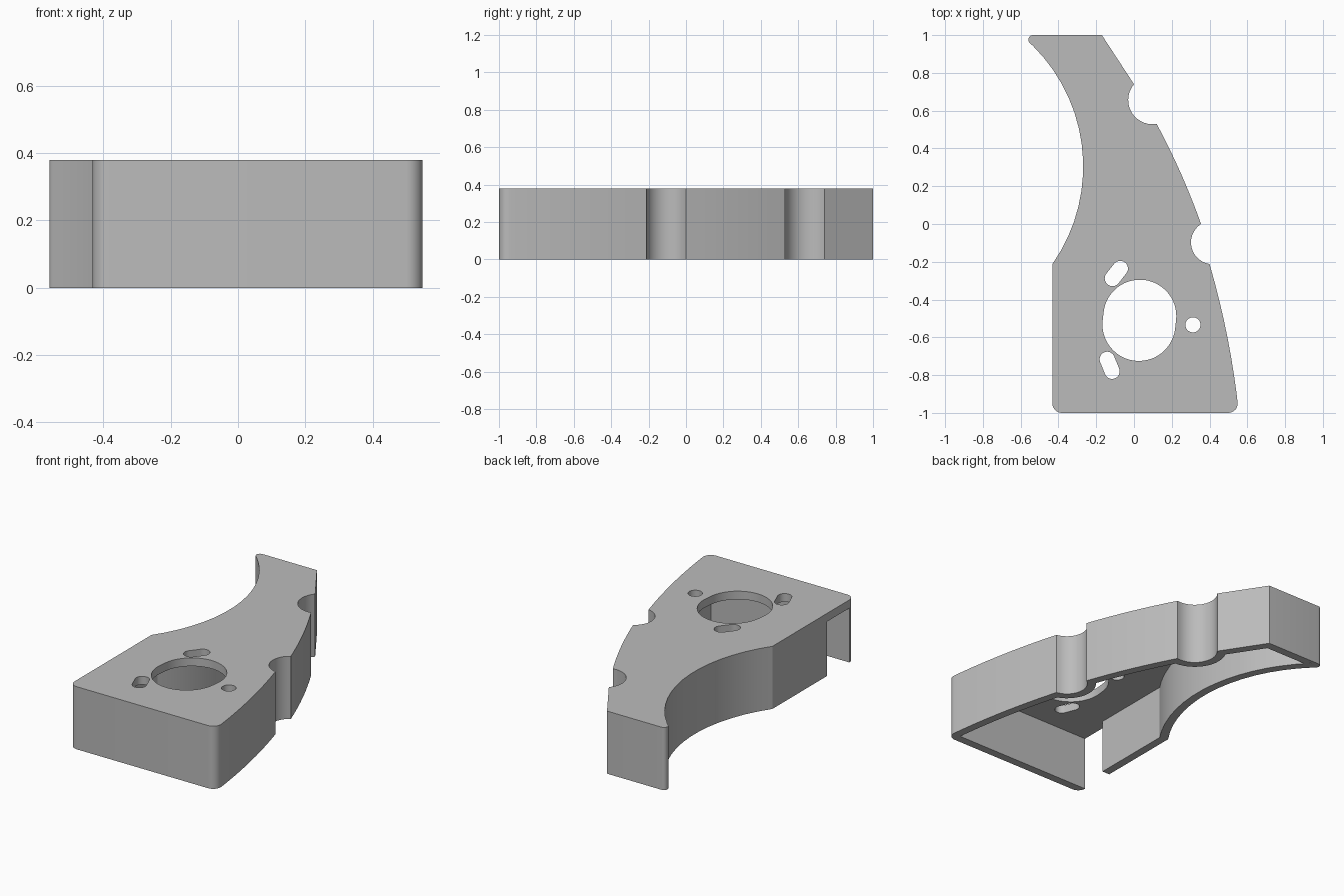
import bpy, bmesh, math
from mathutils import Vector
from mathutils.geometry import intersect_line_line_2d, intersect_line_line

HEIGHT, WALL, CEILING = 0.38, 0.05, 0.33

if "Cube" in bpy.data.objects:
    bpy.data.objects.remove(bpy.data.objects["Cube"], do_unlink=True)

grey = bpy.data.materials.new("plain grey")
grey.use_nodes = True
grey.diffuse_color = (0.5, 0.5, 0.5, 1)
grey.node_tree.nodes["Principled BSDF"].inputs["Base Color"].default_value = (0.5, 0.5, 0.5, 1)


def arc(a, b, bulge, n):
    """Points from a to b; positive bulge bows to the right of travel."""
    a, b = Vector(a), Vector(b)
    chord = b - a
    half = chord.length / 2
    radius = (half * half + bulge * bulge) / (2 * abs(bulge))
    side = Vector((chord.y, -chord.x)).normalized() * math.copysign(1, bulge)
    centre = (a + b) / 2 + side * (abs(bulge) - radius)
    sweep = 2 * math.asin(half / radius) * math.copysign(1, bulge)
    points = []
    for i in range(n + 1):
        t = sweep * i / n
        d = a - centre
        points.append(centre + Vector((d.x * math.cos(t) - d.y * math.sin(t),
                                       d.x * math.sin(t) + d.y * math.cos(t))))
    return points


def fillet(before, corner, after, radius, n=8):
    u, v = (before - corner).normalized(), (after - corner).normalized()
    half = u.angle(v) / 2
    reach = radius / math.tan(half)
    return arc(corner + u * reach, corner + v * reach, radius * (1 - math.sin(half)), n)


def offset(points, d):
    """Move a counter-clockwise outline inward by d with mitred corners."""
    result = []
    for i, p in enumerate(points):
        e1 = (p - points[i - 1]).normalized()
        e2 = (points[(i + 1) % len(points)] - p).normalized()
        n1, n2 = Vector((-e1.y, e1.x)), Vector((-e2.y, e2.x))
        result.append(p + (n1 + n2) * (d / (1 + n1.dot(n2))))
    return result


def prism(name, points, z0, z1):
    bm = bmesh.new()
    face = bm.faces.new([bm.verts.new((p[0], p[1], z0)) for p in points])
    top = bmesh.ops.extrude_face_region(bm, geom=[face])["geom"]
    bmesh.ops.translate(bm, vec=(0, 0, z1 - z0),
                        verts=[v for v in top if isinstance(v, bmesh.types.BMVert)])
    bmesh.ops.recalc_face_normals(bm, faces=bm.faces)
    mesh = bpy.data.meshes.new(name)
    bm.to_mesh(mesh)
    bm.free()
    mesh.materials.append(grey)
    obj = bpy.data.objects.new(name, mesh)
    bpy.context.collection.objects.link(obj)
    return obj


def slot(a, b, radius, n=20):
    """Round-ended slot outline between two centres."""
    a, b = Vector(a), Vector(b)
    heading = math.atan2(b.y - a.y, b.x - a.x)
    points = []
    for centre, start in ((b, heading - math.pi / 2), (a, heading + math.pi / 2)):
        for i in range(n):
            t = start + math.pi * (i + (0.5 if a == b else 0)) / (n - (0 if a == b else 1))
            points.append(centre + radius * Vector((math.cos(t), math.sin(t))))
    return points


# Sharp-cornered outline, counter-clockwise
right_front = arc((0.555, -1), (0.4, -0.212), 0.018, 8)
front_notch = arc((0.4, -0.212), (0.355, 0), -0.075, 14)
right_back = arc((0.355, 0), (0.12, 0.53), 0.011, 8)
back_notch = arc((0.12, 0.53), (0, 0.74), -0.085, 14)
inner_curve = arc((-0.598, 1), (-0.432, -0.212), -0.24, 16)
tip_slope = Vector((-0.17, 1))
front_corner = Vector((-0.432, -1))
right_side = right_front[1:] + front_notch[1:] + right_back[1:] + back_notch[1:] + [tip_slope]
sharp = [front_corner, right_front[0]] + right_side + inner_curve

# Same outline with the outer corners rounded
rounded = (fillet(inner_curve[-1], front_corner, right_front[0], 0.05)
           + fillet(front_corner, right_front[0], right_front[1], 0.05)
           + right_side
           + fillet(tip_slope, inner_curve[0], inner_curve[1], 0.024)
           + inner_curve[1:])

shell = prism("cover_shell", rounded, 0, HEIGHT)

# Hollow underside, side opening, and holes through the top plate
gap = [(-0.6, -0.95), (-0.3, -0.95), (-0.3, -0.735), (-0.6, -0.735)]
cutters = [
    prism("cavity_cutter", offset(sharp, WALL), -0.1, CEILING),
    prism("side_opening_cutter", gap, -0.1, CEILING),
    prism("main_hole_cutter", slot((0.026, -0.532), (0.031, -0.488), 0.193, 32), 0.2, 0.5),
    prism("back_slot_cutter", slot((-0.114, -0.288), (-0.073, -0.236), 0.041), 0.2, 0.5),
    prism("front_slot_cutter", slot((-0.116, -0.78), (-0.142, -0.716), 0.04), 0.2, 0.5),
    prism("round_hole_cutter", slot((0.312, -0.534), (0.312, -0.534), 0.04), 0.2, 0.5),
]

bpy.ops.object.select_all(action='DESELECT')
bpy.context.view_layer.objects.active = shell
shell.select_set(True)
for cutter in cutters:
    cutter.hide_render = True
    mod = shell.modifiers.new(cutter.name, 'BOOLEAN')
    mod.operation, mod.solver, mod.object = 'DIFFERENCE', 'EXACT', cutter
    bpy.ops.object.modifier_apply(modifier=mod.name)
    bpy.data.objects.remove(cutter, do_unlink=True)

bpy.ops.object.shade_smooth_by_angle(angle=math.radians(25))
